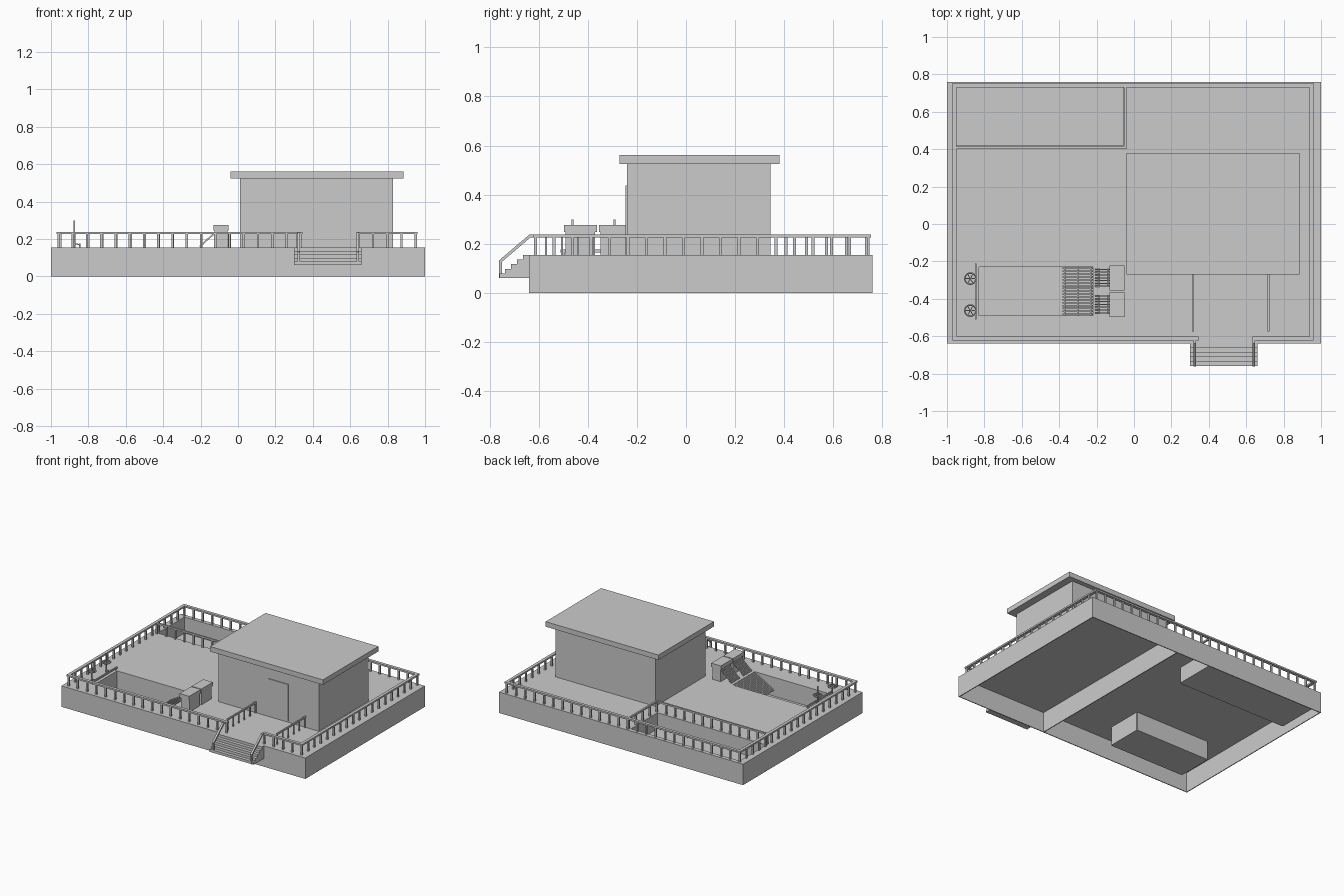
import bpy, bmesh, math
from mathutils import Vector

if "Cube" in bpy.data.objects:
    bpy.data.objects.remove(bpy.data.objects["Cube"])


class Part:
    """Collects boxes, bars and prisms into one named mesh object."""
    def __init__(self, name):
        self.name, self.bm = name, bmesh.new()

    def box(self, x0, x1, y0, y1, z0, z1):
        r = bmesh.ops.create_cube(self.bm, size=1)
        for v in r['verts']:
            v.co = Vector((x0 + (v.co.x + .5) * (x1 - x0),
                           y0 + (v.co.y + .5) * (y1 - y0),
                           z0 + (v.co.z + .5) * (z1 - z0)))
        return self

    def bar(self, a, b, w, h):
        a, b = Vector(a), Vector(b)
        d = b - a
        side = d.cross(Vector((0, 0, 1)))
        side = side.normalized() if side.length > 1e-6 else Vector((1, 0, 0))
        up = side.cross(d).normalized()
        r = bmesh.ops.create_cube(self.bm, size=1)
        for v in r['verts']:
            v.co = (a + b) / 2 + d * v.co.x + side * w * v.co.y + up * h * v.co.z
        return self

    def prism(self, profile, x0, x1):
        vs = [self.bm.verts.new((x0, y, z)) for y, z in profile]
        f = self.bm.faces.new(vs)
        r = bmesh.ops.extrude_face_region(self.bm, geom=[f])
        for v in r['geom']:
            if isinstance(v, bmesh.types.BMVert):
                v.co.x = x1
        return self

    def done(self):
        bmesh.ops.recalc_face_normals(self.bm, faces=self.bm.faces)
        me = bpy.data.meshes.new(self.name)
        self.bm.to_mesh(me)
        self.bm.free()
        ob = bpy.data.objects.new(self.name, me)
        bpy.context.collection.objects.link(ob)
        return ob


DECK, RAIL = .155, .238

# deck plate, leaving the long basin and the rear pit open
p = Part("deck")
for r in [(-1, 1, -.64, -.49), (-1, -.83, -.49, -.23), (-.22, 1, -.49, -.23),
          (-1, 1, -.23, .42), (-1, -.95, .42, .76), (-.06, 1, .42, .76),
          (-.95, -.06, .73, .76)]:
    p.box(*r, DECK - .006, DECK)
p.done()

# skirt walls and the cross wall beneath
T = .006
p = Part("base_walls")
p.box(-1, 1, -.64, -.64 + T, 0, DECK).box(-1, 1, .76 - T, .76, 0, DECK)
p.box(-1, -1 + T, -.64, .76, 0, DECK).box(1 - T, 1, -.64, .76, 0, DECK)
p.box(.26 - T, .26, -.64, .76, 0, DECK)
p.done()


def basin(name, x0, x1, y0, y1, z):
    b = Part(name)
    b.box(x0, x1, y0, y1, z, z + T)
    b.box(x0 - T, x0, y0, y1, z, DECK).box(x1, x1 + T, y0, y1, z, DECK)
    b.box(x0, x1, y0 - T, y0, z, DECK).box(x0, x1, y1, y1 + T, z, DECK)
    b.done()


basin("front_basin", -.83, -.22, -.49, -.23, .01)
basin("rear_pit", -.95, -.06, .42, .73, .03)

# house
Part("house_walls").box(.01, .83, -.24, .345, DECK, .53).done()
Part("roof").box(-.04, .885, -.27, .38, .525, .562).done()
Part("door").box(.417, .583, -.246, -.238, .165, .437).done()

# entry steps
N = 5
prof = [(-.64, .06), (-.76, .06)]
for i in range(N):
    z = .06 + (DECK - .06) * (i + 1) / N
    y = -.76 + .12 * i / N
    prof += [(y, z), (y + .12 / N, z)]
Part("entry_steps").prism(prof, .3, .66).done()


def railing(name, pts, w=.022, gap=.075, post=.012):
    """Flat top rail along a path with square posts at even gaps."""
    r = Part(name)
    for a, b in zip(pts, pts[1:]):
        a, b = Vector((*a, 0)), Vector((*b, 0))
        e = (b - a).normalized() * w / 2
        up = Vector((0, 0, RAIL - .006))
        r.bar(a - e + up, b + e + up, w, .012)
        n = max(1, round((b - a).length / gap))
        for i in range(n + 1):
            q = a.lerp(b, i / n)
            h = post / 2
            r.box(q.x - h, q.x + h, q.y - h, q.y + h, DECK, RAIL - .012)
    r.done()


railing("outer_railing", [(.335, -.612), (-.96, -.612), (-.96, .742),
                          (.95, .742), (.95, -.612), (.645, -.612)])
railing("pit_railing", [(-.95, .408), (-.047, .408), (-.047, .735)], w=.012)
for i, x in enumerate((.315, .72)):
    railing(f"porch_rail_{i}", [(x, -.57), (x, -.245)], w=.01, gap=.065, post=.008)

# sloping hand rails on the steps
for i, x in enumerate((.325, .64)):
    h = Part(f"step_rail_{i}")
    h.bar((x, -.612, RAIL - .006), (x, -.64, RAIL - .006), .014, .012)
    h.bar((x, -.635, RAIL - .006), (x, -.757, .128), .014, .012)
    h.box(x - .006, x + .006, -.762, -.75, .06, .13)
    h.done()

# twin cabinets with slatted chutes
for i, y in enumerate((-.43, -.288)):
    c = Part(f"cabinet_{i}")
    c.box(-.125, -.056, y - .06, y + .06, DECK, .248)
    c.box(-.131, -.052, y - .067, y + .067, .247, .276)
    c.done()
    s = Part(f"chute_{i}")
    for k in range(7):
        yy = y - .045 + .015 * k
        s.bar((-.205, yy, .16), (-.125, yy, .232), .006, .008)
    for t in (.2, .8):
        s.bar((-.205 + .08 * t, y - .05, .158 + .072 * t),
              (-.205 + .08 * t, y + .05, .158 + .072 * t), .008, .006)
    s.done()

# ribbed ramp into the basin
p = Part("basin_ramp")
for k in range(17):
    y = -.482 + .0153 * k
    p.bar((-.38, y, .06), (-.22, y, .15), .008, .012)
for x, z in ((-.37, .06), (-.3, .099), (-.23, .138)):
    p.bar((x, -.49, z), (x, -.23, z), .01, .008)
p.done()

# pair of hand wheels on stands at the basin's end
Part("wheel_crossbar").bar((-.845, -.51, .17), (-.845, -.21, .17), .008, .012) \
    .box(-.849, -.841, -.5, -.492, DECK, .17).box(-.849, -.841, -.228, -.22, DECK, .17).done()
for i, y in enumerate((-.463, -.292)):
    s = Part(f"wheel_stand_{i}")
    s.box(-.879, -.871, y - .004, y + .004, DECK, .298)
    s.bar((-.875, y, .175), (-.845, y, .17), .006, .006)
    for k in range(3):
        a = math.pi * k / 3
        d = Vector((math.cos(a), math.sin(a), 0)) * .03
        o = Vector((-.875, y, .232))
        s.bar(o - d, o + d, .005, .005)
    s.done()
    bpy.ops.mesh.primitive_torus_add(location=(-.875, y, .232), major_radius=.03,
                                     minor_radius=.004, major_segments=16, minor_segments=6)
    bpy.context.object.name = f"hand_wheel_{i}"
